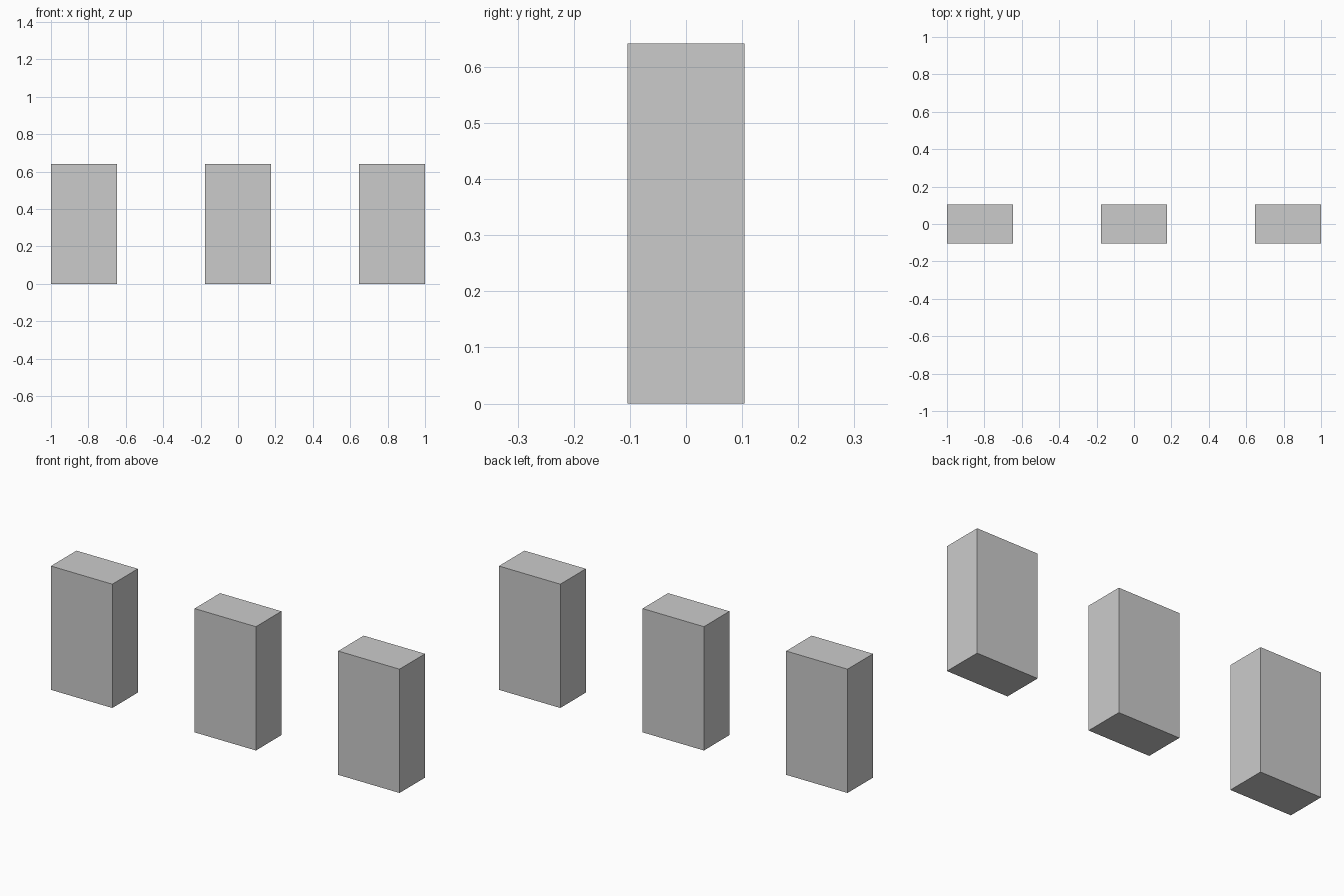
import bpy

if "Cube" in bpy.data.objects:
    bpy.data.objects.remove(bpy.data.objects["Cube"])

WIDTH, DEPTH, HEIGHT = 0.352, 0.209, 0.642
SPACING = 1 - WIDTH / 2


def add_block(name, x):
    bpy.ops.mesh.primitive_cube_add(size=1, location=(x, 0, HEIGHT / 2))
    block = bpy.context.object
    block.name = name
    block.scale = (WIDTH, DEPTH, HEIGHT)
    bpy.ops.object.transform_apply(location=False, rotation=False, scale=True)


# Three identical upright blocks in a row
for name, x in (("left_block", -SPACING), ("middle_block", 0), ("right_block", SPACING)):
    add_block(name, x)
